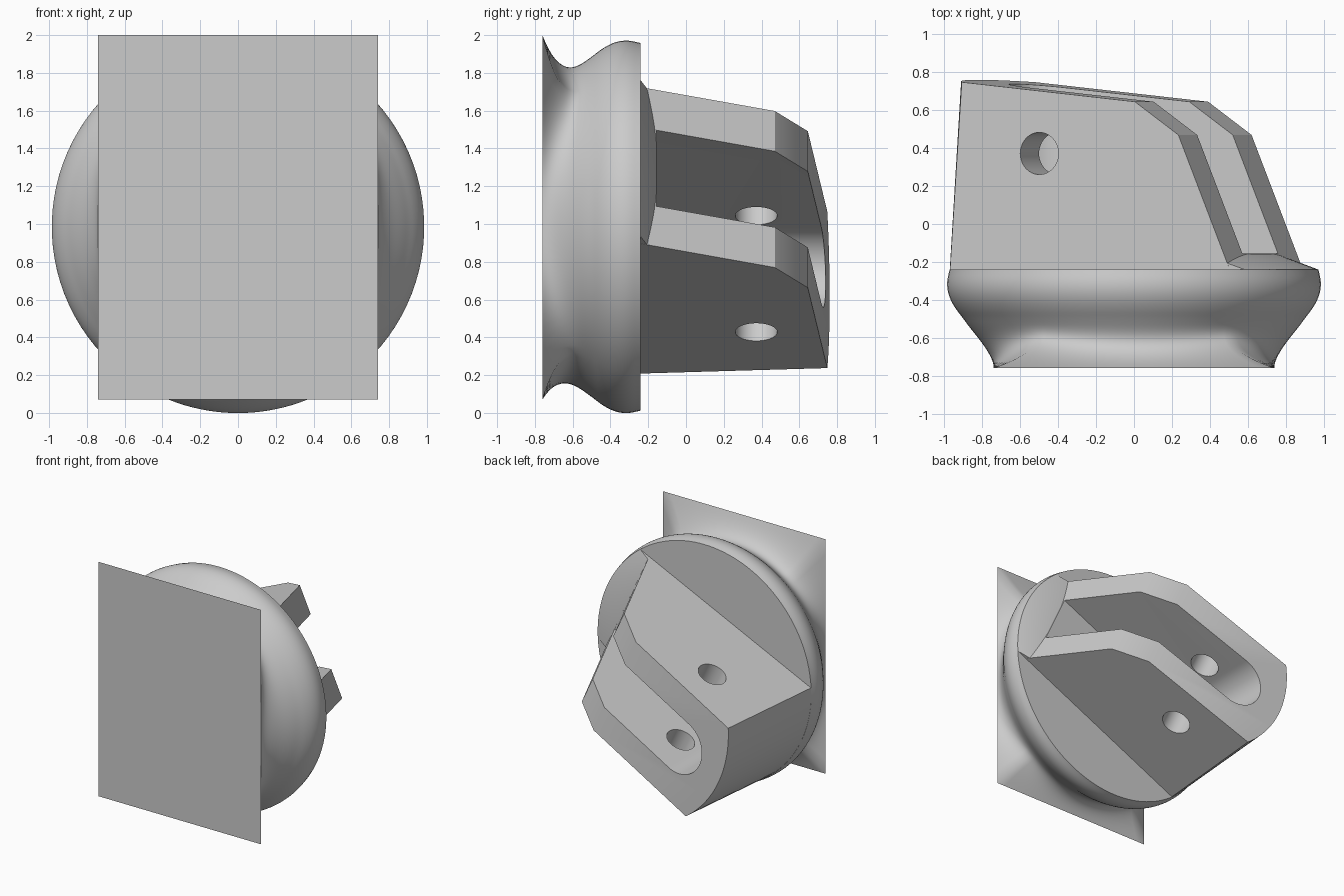
import bpy, bmesh, math
from mathutils import Matrix

if "Cube" in bpy.data.objects:
    bpy.data.objects.remove(bpy.data.objects["Cube"])

ZC = 0.985                       # height of the round flange centre
PLACE = Matrix.Translation((0, 0, ZC)) @ Matrix.Rotation(math.radians(-25), 4, 'Y')

grey = bpy.data.materials.new("plain_grey")
grey.diffuse_color = (0.6, 0.6, 0.6, 1)
grey.use_nodes = True
grey.node_tree.nodes["Principled BSDF"].inputs["Base Color"].default_value = grey.diffuse_color


def skin(name, rings, matrix=None):
    """Closed solid through a list of equal-length rings of points."""
    bm = bmesh.new()
    vr = [[bm.verts.new(p) for p in ring] for ring in rings]
    n = len(vr[0])
    for a, b in zip(vr, vr[1:]):
        for i in range(n):
            j = (i + 1) % n
            bm.faces.new((a[i], a[j], b[j], b[i]))
    bm.faces.new(vr[0])
    bm.faces.new(vr[-1])
    if matrix:
        bm.transform(matrix)
    bmesh.ops.recalc_face_normals(bm, faces=bm.faces)
    me = bpy.data.meshes.new(name)
    bm.to_mesh(me)
    bm.free()
    me.materials.append(grey)
    ob = bpy.data.objects.new(name, me)
    bpy.context.collection.objects.link(ob)
    return ob


def across(name, pts, w):
    """Outline in length/depth, extruded through the lug thickness."""
    return skin(name, [[(u, y, v) for u, y in pts] for v in (-w, w)], PLACE)


def disc(r, y, n=128):
    return [(r * math.cos(2 * math.pi * i / n), y, r * math.sin(2 * math.pi * i / n))
            for i in range(n)]


def boolean(ob, other, op):
    m = ob.modifiers.new(op.lower(), 'BOOLEAN')
    m.operation, m.solver, m.object = op, 'EXACT', other
    bpy.context.view_layer.objects.active = ob
    bpy.ops.object.modifier_apply(modifier=m.name)
    bpy.data.objects.remove(other)


def smooth(ob):
    bpy.ops.object.select_all(action='DESELECT')
    ob.select_set(True)
    bpy.context.view_layer.objects.active = ob
    bpy.ops.object.shade_smooth_by_angle(angle=math.radians(30))


# Flange: rectangular front face flowing into a round back
HALF_W, UP, DOWN = 0.74, 2.0 - ZC, ZC - 0.07
PROFILE = [(-0.76, 0.74), (-0.68, 0.785), (-0.6, 0.83), (-0.5, 0.9), (-0.45, 0.938),
           (-0.4, 0.967), (-0.35, 0.983), (-0.3, 0.985), (-0.24, 0.973)]


def radius(y):
    k = max(i for i in range(len(PROFILE) - 1) if PROFILE[i][0] <= y + 1e-9)

    def slope(i):
        a, b = PROFILE[max(i - 1, 0)], PROFILE[min(i + 1, len(PROFILE) - 1)]
        return (b[1] - a[1]) / (b[0] - a[0])
    (y0, r0), (y1, r1) = PROFILE[k], PROFILE[k + 1]
    h = y1 - y0
    t = (y - y0) / h
    return ((2*t**3 - 3*t*t + 1) * r0 + (t**3 - 2*t*t + t) * h * slope(k)
            + (3*t*t - 2*t**3) * r1 + (t**3 - t*t) * h * slope(k + 1))


corner = [math.atan2(-DOWN, HALF_W), math.atan2(UP, HALF_W),
          math.atan2(UP, -HALF_W), math.atan2(-DOWN, -HALF_W) + 2 * math.pi]
corner.append(corner[0] + 2 * math.pi)
angles = [a + (b - a) * i / 28 for a, b in zip(corner, corner[1:]) for i in range(28)]


def flange_ring(y):
    w = max(0, (-0.52 - y) / 0.24) ** 2.3
    ring = []
    for a in angles:
        c, s = math.cos(a), math.sin(a)
        rect = min(HALF_W / max(abs(c), 1e-6), (UP if s > 0 else DOWN) / max(abs(s), 1e-6))
        r = w * rect + (1 - w) * radius(y)
        ring.append((r * c, y, ZC + r * s))
    return ring


smooth(skin("flange", [flange_ring(-0.76 + 0.52 * i / 32) for i in range(33)]))

# Fork: tilted block bounded by a tapered round, with slot and pin hole
fork = across("fork", [(-1.1, -0.3), (0.795, -0.3), (0.471, 0.47),
                       (0.218, 0.645), (-1.1, 0.78)], 0.457)
boolean(fork, skin("taper", [disc(0.976, -0.31), disc(0.903, 0.9)], PLACE), 'INTERSECT')

R = 0.222
outline = [(1.2, -R), (1.2, R)] + [
    (-0.483 + R * math.cos(a), R * math.sin(a))
    for a in (math.pi / 2 + math.pi * i / 32 for i in range(33))]
boolean(fork, skin("slot", [[(u, y, v) for u, v in outline] for y in (-0.155, 1)], PLACE),
        'DIFFERENCE')
hole = [(-0.338 + 0.111 * math.cos(math.pi * i / 24), 0.372 + 0.111 * math.sin(math.pi * i / 24))
        for i in range(48)]
boolean(fork, across("pin_hole", hole, 0.8), 'DIFFERENCE')
smooth(fork)

# Foot: shallow conical ramp from the rim up to the slot floor
foot = skin("fork_foot", [disc(0.973, -0.26), disc(0.971, -0.24), disc(0.75, -0.157)], PLACE)
boolean(foot, across("foot_limits", [(0.6, -0.5), (1.2, -0.5), (1.2, 0.2), (0.6, 0.2)], 0.4565),
        'INTERSECT')
smooth(foot)
